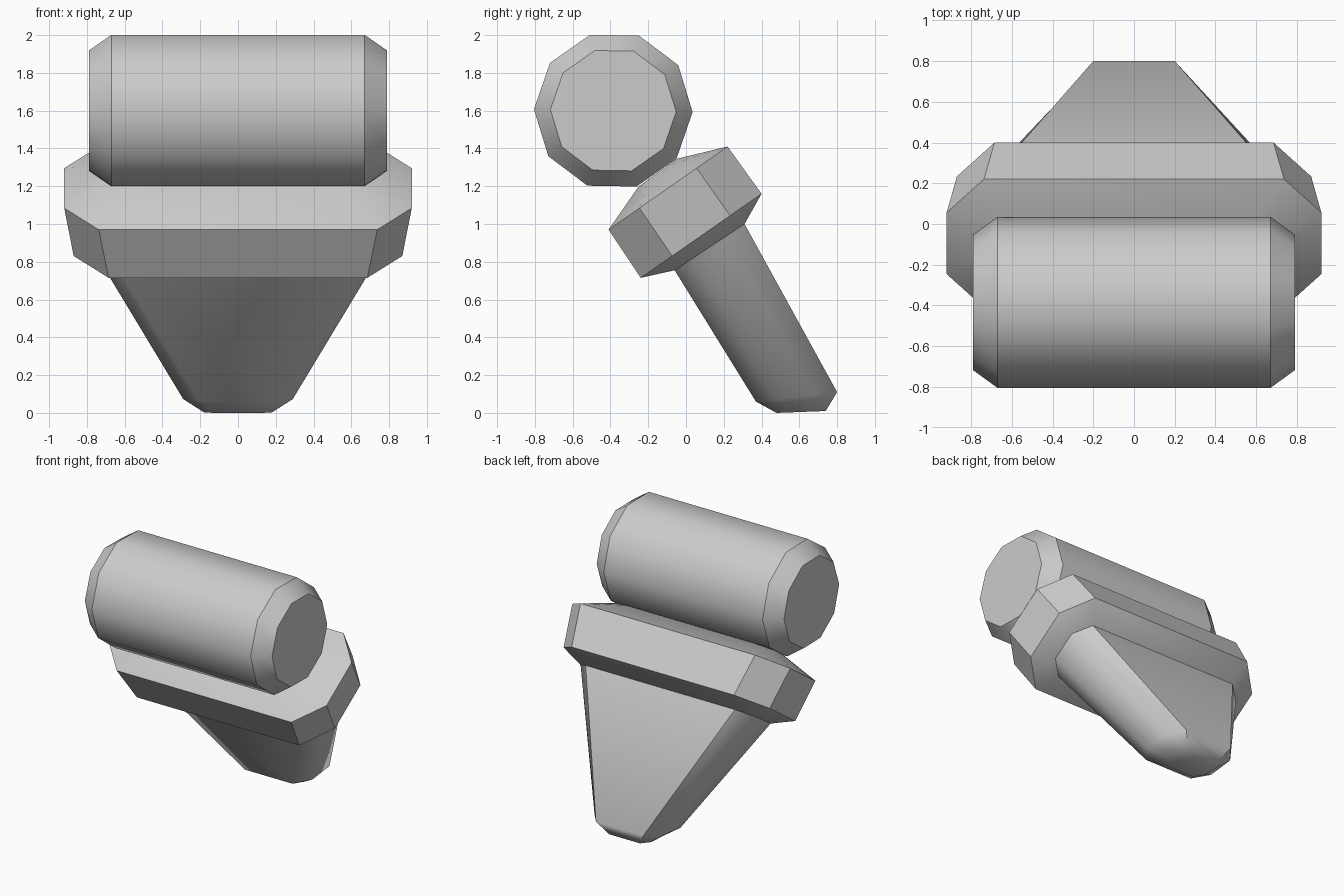
import bpy, bmesh, math

cube = bpy.data.objects.get("Cube")
if cube:
    bpy.data.objects.remove(cube, do_unlink=True)

grey = bpy.data.materials.new("plain_grey")
grey.use_nodes = True
grey.diffuse_color = (0.6, 0.6, 0.6, 1)
grey.node_tree.nodes["Principled BSDF"].inputs["Base Color"].default_value = (0.6, 0.6, 0.6, 1)


def octagon(half, edge, front, back, cut=0.26):
    """Chamfered rectangle, wide in x, running from front (y, z) to back (y, z)."""
    def at(x, t):
        return (x, front[0] + (back[0] - front[0]) * t, front[1] + (back[1] - front[1]) * t)
    return [at(edge, 0), at(half, cut), at(half, 1 - cut), at(edge, 1),
            at(-edge, 1), at(-half, 1 - cut), at(-half, cut), at(-edge, 0)]


def circle(x, radius, sides=10):
    """Polygon ring around the roller axis."""
    turns = [math.radians(360 * i / sides - 1) for i in range(sides)]
    return [(x, -0.385 + radius * math.cos(a), 1.6 + radius * math.sin(a)) for a in turns]


def loft(name, rings, limit, sharp_rings=(), sharp_columns=()):
    """Skin a stack of rings, cap both ends and mark the hard edges."""
    bm = bmesh.new()
    loops = [[bm.verts.new(p) for p in ring] for ring in rings]
    n = len(rings[0])
    for low, high in zip(loops, loops[1:]):
        for i in range(n):
            j = (i + 1) % n
            bm.faces.new((low[i], low[j], high[j], high[i]))
    bm.faces.new(loops[0])
    bm.faces.new(loops[-1])
    bmesh.ops.recalc_face_normals(bm, faces=bm.faces)
    for f in bm.faces:
        f.smooth = True
    for e in bm.edges:
        e.smooth = e.calc_face_angle(0) < math.radians(limit)
    for r in sharp_rings:
        for i in range(n):
            bm.edges.get((loops[r][i], loops[r][(i + 1) % n])).smooth = False
    for c in sharp_columns:
        for low, high in zip(loops, loops[1:]):
            bm.edges.get((low[c], high[c])).smooth = False
    mesh = bpy.data.meshes.new(name)
    bm.to_mesh(mesh)
    bm.free()
    mesh.materials.append(grey)
    obj = bpy.data.objects.new(name, mesh)
    bpy.context.collection.objects.link(obj)
    return obj


# Horizontal roller with bevelled ends
loft("roller", [circle(-0.79, 0.333), circle(-0.67, 0.42),
                circle(0.67, 0.42), circle(0.79, 0.333)], 60, sharp_rings=range(4))

# Tilted collar: low crown, slightly tapered band, chamfered underside
loft("collar", [octagon(0.68, 0.54, (-0.25, 1.20), (-0.05, 1.345)),
                octagon(0.92, 0.737, (-0.41, 0.97), (0.22, 1.41)),
                octagon(0.87, 0.685, (-0.24, 0.715), (0.40, 1.16)),
                octagon(0.74, 0.63, (-0.06, 0.755), (0.31, 1.0))], 40, sharp_rings=(1, 2))

# Tapered stem with a flat back and a rounded foot
loft("stem", [octagon(0.74, 0.63, (-0.06, 0.755), (0.31, 1.0)),
              octagon(0.29, 0.2, (0.37, 0.06), (0.80, 0.11)),
              octagon(0.18, 0.13, (0.48, 0.0), (0.74, 0.01))], 62, sharp_columns=(3, 4))
